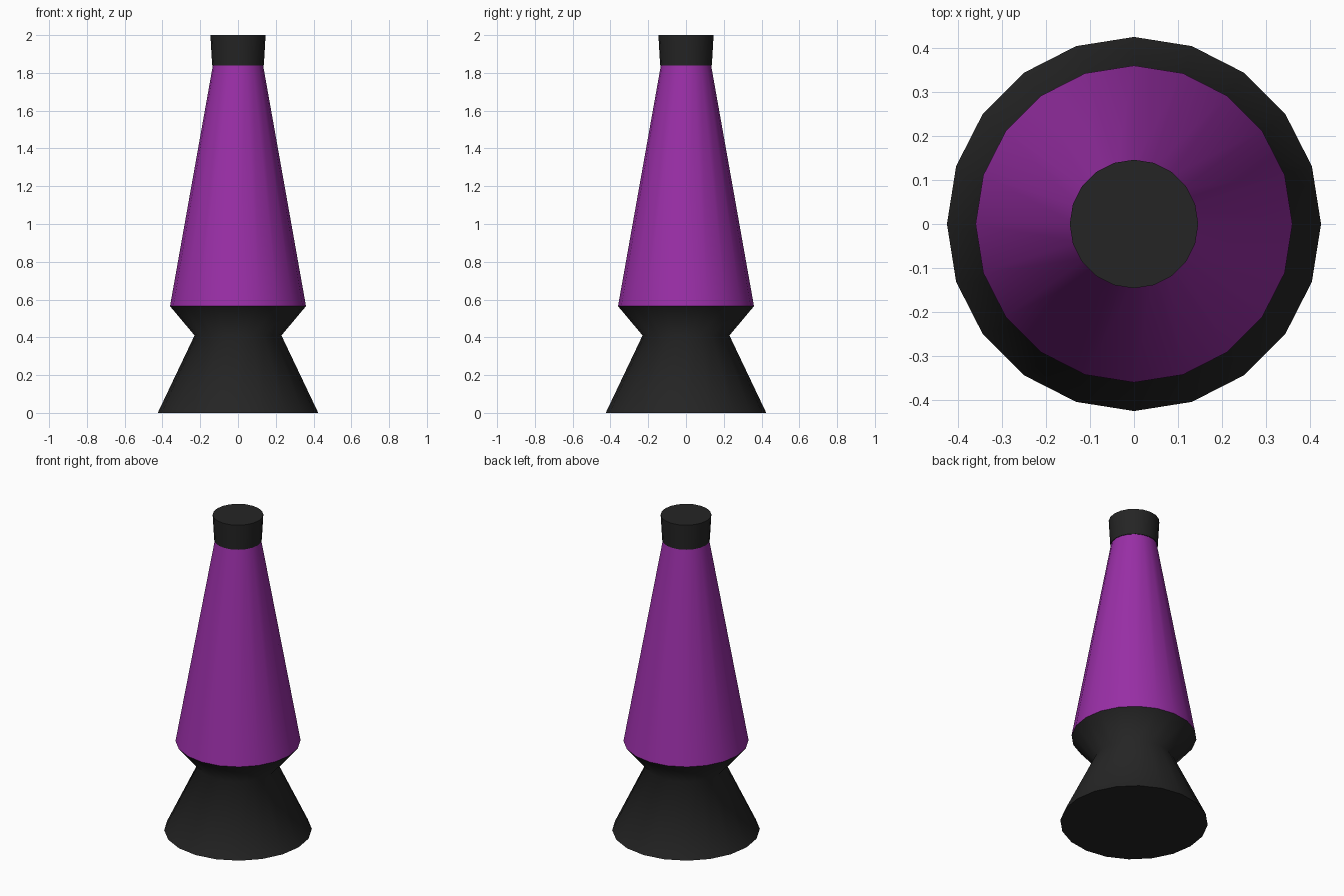
import bpy
import bmesh
from math import cos, sin, tau, radians

SIDES = 20

if "Cube" in bpy.data.objects:
    bpy.data.objects.remove(bpy.data.objects["Cube"], do_unlink=True)


def make_material(name, rgb):
    mat = bpy.data.materials.new(name)
    mat.use_nodes = True
    mat.diffuse_color = (*rgb, 1)
    mat.node_tree.nodes["Principled BSDF"].inputs["Base Color"].default_value = (*rgb, 1)
    return mat


def lathe(name, profile, mat, cap_bottom, cap_top, crease):
    """Turn a (radius, height) profile about the z axis."""
    bm = bmesh.new()
    rings = [[bm.verts.new((r * cos(tau * i / SIDES), r * sin(tau * i / SIDES), z))
              for i in range(SIDES)] for r, z in profile]
    for low, high in zip(rings, rings[1:]):
        for i in range(SIDES):
            j = (i + 1) % SIDES
            bm.faces.new((low[i], low[j], high[j], high[i]))
    if cap_bottom:
        bm.faces.new(rings[0][::-1])
    if cap_top:
        bm.faces.new(rings[-1])
    mesh = bpy.data.meshes.new(name)
    bm.to_mesh(mesh)
    bm.free()
    mesh.materials.append(mat)
    obj = bpy.data.objects.new(name, mesh)
    bpy.context.collection.objects.link(obj)
    bpy.ops.object.select_all(action="DESELECT")
    obj.select_set(True)
    bpy.context.view_layer.objects.active = obj
    bpy.ops.object.shade_smooth_by_angle(angle=radians(crease))
    return obj


black = make_material("black_metal", (0.018, 0.018, 0.018))
purple = make_material("purple_glass", (0.32, 0.028, 0.385))

# Flared base with a soft waist
lathe("base", [(0.425, 0), (0.23, 0.41), (0.36, 0.565)], black, True, False, 75)
# Tapered glass body
lathe("glass_body", [(0.36, 0.565), (0.133, 1.84)], purple, False, False, 40)
# Slightly flared cap
lathe("cap", [(0.137, 1.84), (0.146, 2.0)], black, True, True, 40)
